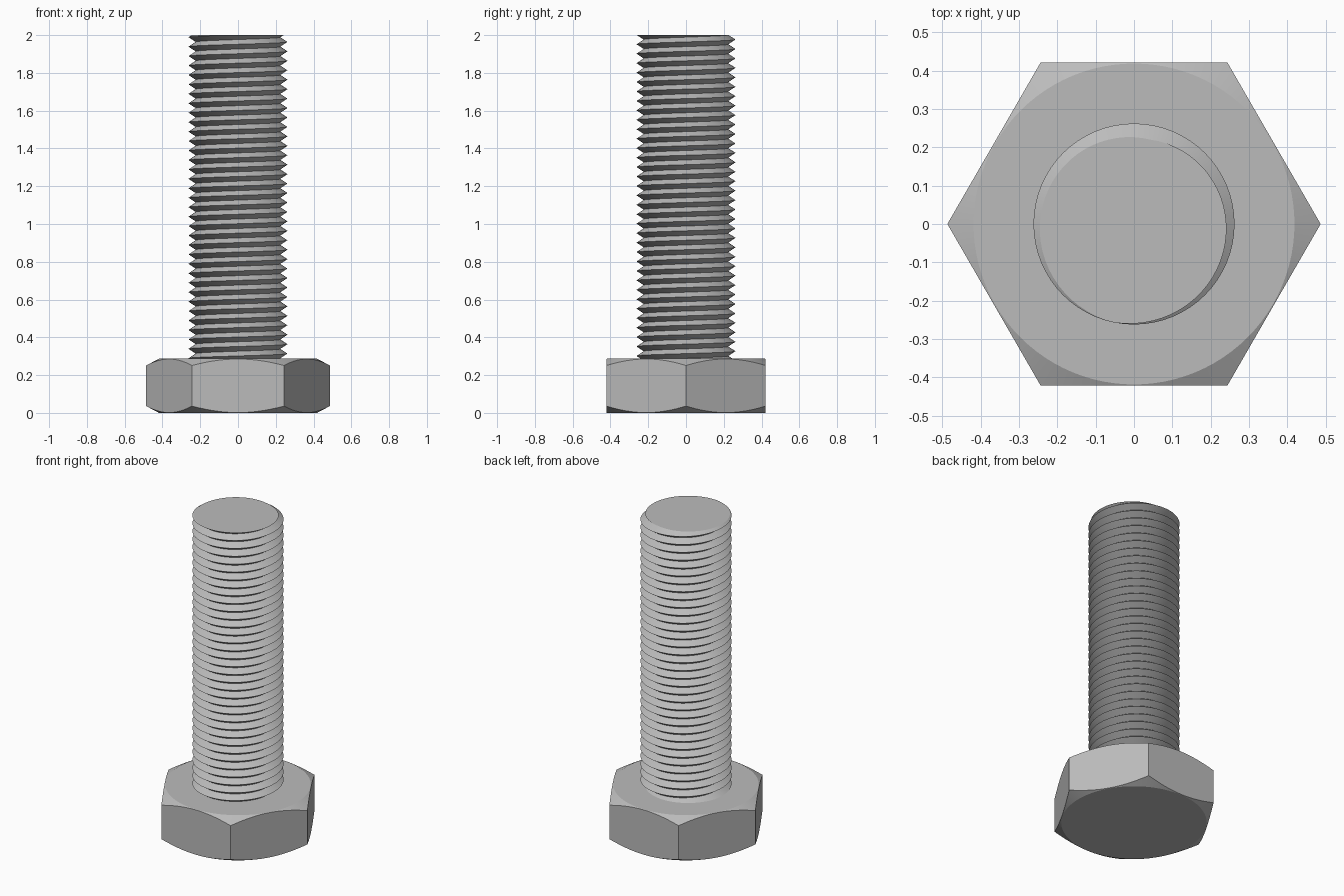
import bpy, bmesh, math

if "Cube" in bpy.data.objects:
    bpy.data.objects.remove(bpy.data.objects["Cube"])

steel = bpy.data.materials.new("steel_grey")
steel.diffuse_color = (0.5, 0.5, 0.5, 1)
steel.use_nodes = True
steel.node_tree.nodes["Principled BSDF"].inputs["Base Color"].default_value = steel.diffuse_color


def finish(bm, name, angle):
    bmesh.ops.recalc_face_normals(bm, faces=bm.faces)
    mesh = bpy.data.meshes.new(name)
    bm.to_mesh(mesh)
    bm.free()
    mesh.materials.append(steel)
    obj = bpy.data.objects.new(name, mesh)
    bpy.context.collection.objects.link(obj)
    bpy.ops.object.select_all(action='DESELECT')
    obj.select_set(True)
    bpy.context.view_layer.objects.active = obj
    bpy.ops.object.shade_smooth_by_angle(angle=math.radians(angle))
    return obj


def bridge(bm, a, b):
    n = len(a)
    for i in range(n):
        j = (i + 1) % n
        bm.faces.new((a[i], a[j], b[j], b[i]))


# Hexagonal head with conical chamfers on both ends
HEAD_H, CORNER, CHAMFER = 0.287, 0.4865, 0.036
FLAT = CORNER * math.cos(math.pi / 6)
CAP = FLAT - 0.003
N = 96
bm = bmesh.new()
rings = [[], [], [], []]
for i in range(N):
    t = 2 * math.pi * i / N
    r = FLAT / math.cos(t % (math.pi / 3) - math.pi / 6)
    drop = CHAMFER * (r - CAP) / (CORNER - CAP)
    for ring, rad, z in zip(rings, (CAP, r, r, CAP),
                            (0, drop, HEAD_H - drop, HEAD_H)):
        ring.append(bm.verts.new((rad * math.cos(t), rad * math.sin(t), z)))
for a, b in zip(rings, rings[1:]):
    bridge(bm, a, b)
bm.faces.new(rings[0])
bm.faces.new(rings[-1])
finish(bm, "hex_head", 20)

# Right-handed V thread: a helical strip alternating crest and root
PITCH, CREST, ROOT, TOP, BOTTOM = 0.05, 0.262, 0.224, 2.0, 0.25
SEG = 64
TURNS = 38
START = 1.964 - 36 * PITCH
bm = bmesh.new()
crest, root = [], []
for i in range(SEG * TURNS + 1):
    t = 2 * math.pi * i / SEG
    z = START + PITCH * i / SEG
    c, s = math.cos(t), math.sin(t)
    crest.append(bm.verts.new((CREST * c, CREST * s, z)))
    root.append(bm.verts.new((ROOT * c, ROOT * s, z + PITCH / 2)))
for i in range(SEG * TURNS):
    bm.faces.new((crest[i], crest[i + 1], root[i + 1], root[i]))
    if i + SEG + 1 < len(crest):
        k = i + SEG
        bm.faces.new((root[i], root[i + 1], crest[k + 1], crest[k]))

# Trim the thread level at both ends and close it
for z, up in ((TOP, 1), (BOTTOM, -1)):
    cut = bmesh.ops.bisect_plane(
        bm, geom=bm.verts[:] + bm.edges[:] + bm.faces[:], dist=1e-6,
        plane_co=(0, 0, z), plane_no=(0, 0, up), clear_outer=True)
    rim = [e for e in cut['geom_cut'] if isinstance(e, bmesh.types.BMEdge)]
    bmesh.ops.holes_fill(bm, edges=rim, sides=0)
finish(bm, "threaded_shank", 30)
